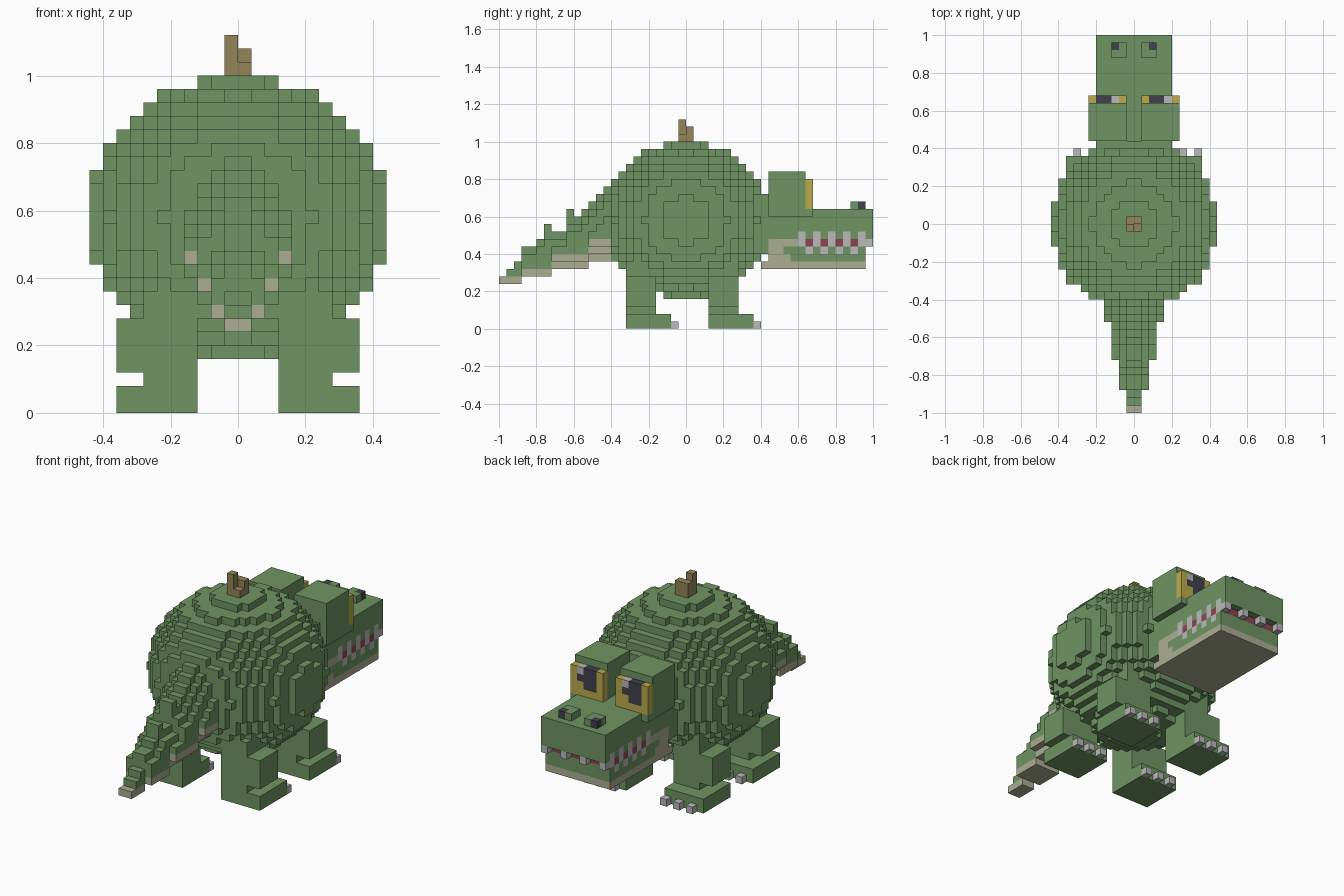
import bpy, bmesh

CELL = 0.04  # edge of one building block

cube = bpy.data.objects.get("Cube")
if cube:
    bpy.data.objects.remove(cube, do_unlink=True)

COLOURS = {
    "green": (0.16, 0.30, 0.125),
    "tan": (0.41, 0.42, 0.29),
    "brown": (0.30, 0.235, 0.10),
    "bone": (0.50, 0.49, 0.49),
    "yellow": (0.50, 0.41, 0.07),
    "dark": (0.055, 0.052, 0.075),
    "red": (0.26, 0.06, 0.085),
}
MATERIALS = {}
for name, rgb in COLOURS.items():
    mat = bpy.data.materials.new(name)
    mat.use_nodes = True
    mat.diffuse_color = (*rgb, 1)
    mat.node_tree.nodes["Principled BSDF"].inputs["Base Color"].default_value = (*rgb, 1)
    MATERIALS[name] = mat


def fill(cells, colour, xs, ys, zs):
    """Fill a block of cells, bounds given in cell units."""
    for x in range(*xs):
        for y in range(*ys):
            for z in range(*zs):
                cells[x, y, z] = colour


def fill_pair(cells, colour, xs, ys, zs):
    """Fill a block and its mirror image across x = 0."""
    fill(cells, colour, xs, ys, zs)
    fill(cells, colour, (-xs[1], -xs[0]), ys, zs)


def build(name, cells):
    """Skin the exposed sides of the cells into one flat-faced object."""
    used = sorted(set(cells.values()))
    bm = bmesh.new()
    verts = {}

    def vert(p):
        if p not in verts:
            verts[p] = bm.verts.new([c * CELL for c in p])
        return verts[p]

    for cell, colour in cells.items():
        for axis in range(3):
            b, c = (axis + 1) % 3, (axis + 2) % 3
            for side in (0, 1):
                neighbour = list(cell)
                neighbour[axis] += 2 * side - 1
                if tuple(neighbour) in cells:
                    continue
                corners = []
                for u, v in ((0, 0), (1, 0), (1, 1), (0, 1)):
                    p = list(cell)
                    p[axis] += side
                    p[b] += u
                    p[c] += v
                    corners.append(vert(tuple(p)))
                face = bm.faces.new(corners if side else corners[::-1])
                face.material_index = used.index(colour)
    bmesh.ops.dissolve_limit(bm, angle_limit=0.01, verts=bm.verts[:],
                             edges=bm.edges[:], delimit={'MATERIAL'})
    mesh = bpy.data.meshes.new(name)
    bm.to_mesh(mesh)
    bm.free()
    for colour in used:
        mesh.materials.append(MATERIALS[colour])
    obj = bpy.data.objects.new(name, mesh)
    bpy.context.collection.objects.link(obj)


# Round body: stepped ellipsoid
body = {}
for x in range(-11, 11):
    for y in range(-11, 11):
        for z in range(4, 25):
            if ((x + .5) / 11) ** 2 + ((y + .5) / 11) ** 2 + ((z - 14) / 10.5) ** 2 <= 1:
                body[x, y, z] = "green"
build("body", body)

# Stem on top
stem = {}
fill(stem, "brown", (-1, 1), (-1, 1), (25, 26))
fill(stem, "brown", (-1, 1), (0, 1), (26, 27))
fill(stem, "brown", (-1, 0), (-1, 0), (26, 28))
build("stem", stem)

# Legs with feet and three claws each
for end, y in (("front", 3), ("rear", -8)):
    for side, x in (("left", 3), ("right", -9)):
        leg = {}
        inner = (3, 7) if x > 0 else (-7, -3)
        fill(leg, "green", (x, x + 6), (y, y + 6), (0, 2))
        fill(leg, "green", inner, (y, y + 4), (2, 9))
        fill(leg, "green", (x, x + 6), (y, y + 4), (3, 7))
        for claw in (1, 3, 5):
            fill(leg, "bone", (x + claw, x + claw + 1), (y + 6, y + 7), (0, 1))
        build(f"{end}_{side}_leg", leg)

# Tail: rounded columns, lowest cell of each is belly coloured
TAIL_TOPS = (7, 8, 9, 11, 11, 12, 13, 13, 13, 15, 15, 16, 17, 18, 19, 19)
tail = {}
for step, top in enumerate(TAIL_TOPS):
    y = step - 25
    width = 1 if y < -22 else 2 if y < -18 else 3 if y < -13 else 4
    bottom = 5 + width
    for x in range(width):
        low = bottom + (max(0, x - 1) if width > 2 else 0)
        high = max(low + 1, top - (0, 1, 2, 4)[x])
        fill_pair(tail, "green", (x, x + 1), (y, y + 1), (low, high))
        fill_pair(tail, "tan", (x, x + 1), (y, y + 1), (low, low + 1))
for y, top in ((-19, 14), (-16, 16)):  # back spikes
    fill_pair(tail, "green", (0, 1), (y, y + 1), (top - 3, top))
build("tail", tail)

# Neck and head: snout, mouth, jaw
head = {}
fill(head, "green", (-5, 5), (9, 11), (10, 18))
fill(head, "green", (-5, 5), (11, 25), (12, 16))
fill(head, "red", (-5, 5), (15, 24), (11, 12))
fill(head, "green", (-5, 5), (11, 15), (11, 12))
fill(head, "green", (-5, 5), (11, 24), (9, 11))
fill(head, "tan", (-5, 5), (10, 24), (8, 9))
for z, end in ((9, 14), (10, 13), (11, 15)):  # throat patch
    fill(head, "tan", (-5, 5), (11, end), (z, z + 1))

# Brow blocks with a gap between
fill(head, "green", (-6, 6), (11, 17), (15, 16))
fill_pair(head, "green", (1, 6), (11, 16), (16, 21))

# Teeth, alternating upper and lower
for y in range(15, 24, 2):
    fill_pair(head, "bone", (4, 5), (y, y + 1), (11, 13))
for y in range(16, 23, 2):
    fill_pair(head, "bone", (4, 5), (y, y + 1), (10, 11))
for x in (1, 4):
    fill_pair(head, "bone", (x, x + 1), (24, 25), (11, 12))

# Nostrils
fill_pair(head, "green", (1, 3), (22, 24), (16, 17))
fill_pair(head, "dark", (2, 3), (23, 24), (16, 17))
build("head", head)

# Eyes: both look the same way, so the pattern is repeated
for side, x in (("left", 1), ("right", -6)):
    eye = {}
    fill(eye, "yellow", (x, x + 5), (16, 17), (16, 20))
    fill(eye, "dark", (x + 1, x + 3), (16, 17), (17, 20))
    fill(eye, "dark", (x + 3, x + 4), (16, 17), (18, 19))
    fill(eye, "bone", (x + 3, x + 4), (16, 17), (19, 20))
    build(f"{side}_eye", eye)
